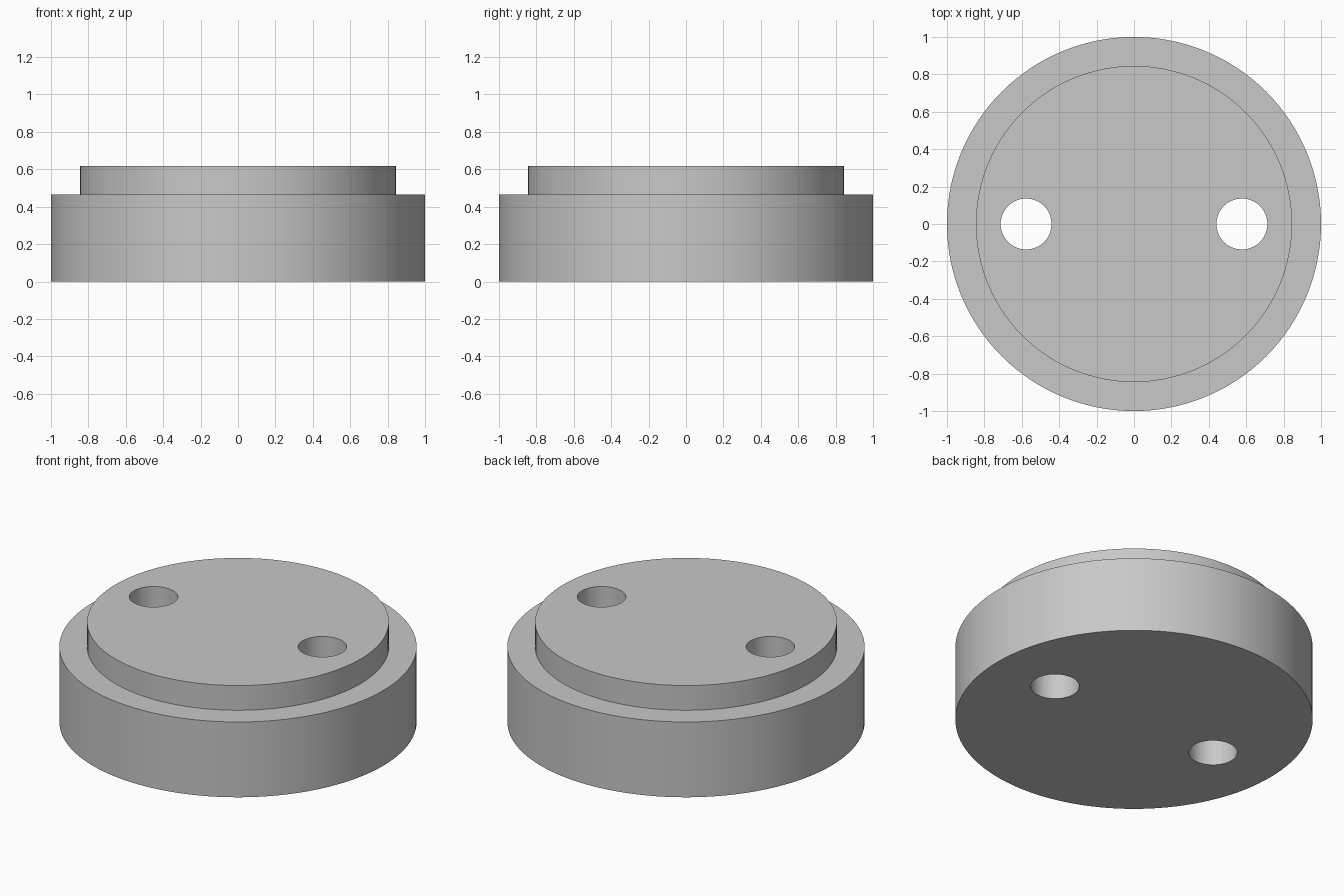
import bpy
import math

SEGMENTS = 128

cube = bpy.data.objects.get("Cube")
if cube:
    bpy.data.objects.remove(cube, do_unlink=True)

grey = bpy.data.materials.new("plain grey")
grey.use_nodes = True
colour = (0.58, 0.58, 0.58, 1)
grey.diffuse_color = colour
grey.node_tree.nodes["Principled BSDF"].inputs["Base Color"].default_value = colour


def lathe(name, profile):
    """Spin (radius, height) points into a solid closed by flat caps."""
    verts, faces = [], []
    for r, z in profile:
        for i in range(SEGMENTS):
            a = math.tau * i / SEGMENTS
            verts.append((r * math.cos(a), r * math.sin(a), z))
    for k in range(len(profile) - 1):
        for i in range(SEGMENTS):
            j = (i + 1) % SEGMENTS
            lo, hi = k * SEGMENTS, (k + 1) * SEGMENTS
            faces.append((lo + i, lo + j, hi + j, hi + i))
    faces.append(tuple(reversed(range(SEGMENTS))))
    faces.append(tuple(range(len(verts) - SEGMENTS, len(verts))))
    mesh = bpy.data.meshes.new(name)
    mesh.from_pydata(verts, [], faces)
    mesh.materials.append(grey)
    obj = bpy.data.objects.new(name, mesh)
    bpy.context.collection.objects.link(obj)
    return obj


# Stepped disc: wide base with a narrower raised boss
disc = lathe("stepped_disc", [(1, 0), (1, 0.465), (0.845, 0.465), (0.845, 0.618)])
bpy.ops.object.select_all(action="DESELECT")
disc.select_set(True)
bpy.context.view_layer.objects.active = disc

# Two through holes, mirrored left and right
for side in (-1, 1):
    cutter = lathe("hole_cutter", [(0.136, -0.2), (0.136, 0.9)])
    cutter.location.x = side * 0.577
    cutter.hide_render = True
    bpy.context.view_layer.update()
    cut = disc.modifiers.new("hole", "BOOLEAN")
    cut.operation = "DIFFERENCE"
    cut.solver = "EXACT"
    cut.object = cutter
    bpy.ops.object.modifier_apply(modifier=cut.name)
    bpy.data.objects.remove(cutter, do_unlink=True)

bpy.ops.object.shade_smooth_by_angle(angle=math.radians(30))
